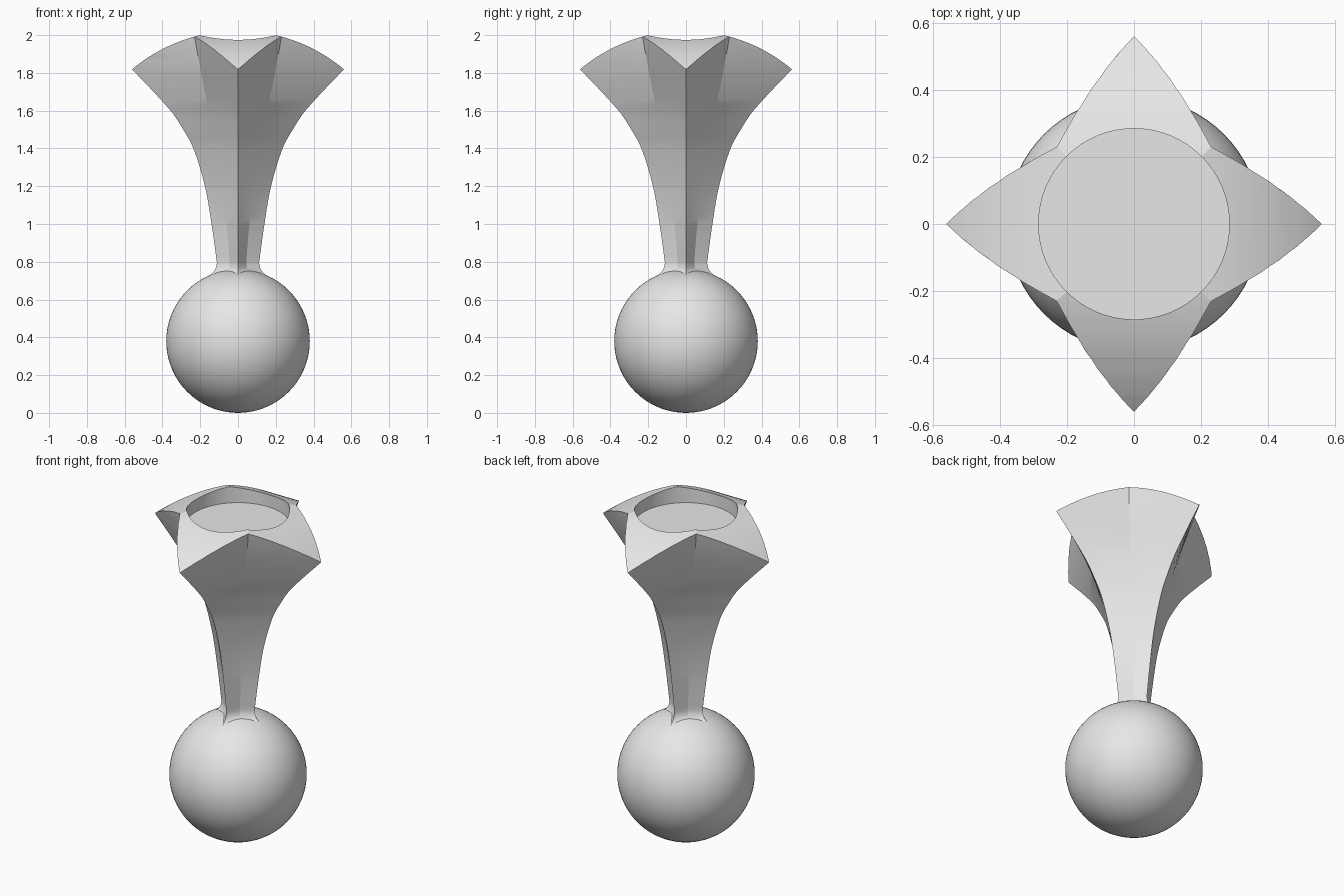
import bpy, bmesh, math

cube = bpy.data.objects.get("Cube")
if cube:
    bpy.data.objects.remove(cube, do_unlink=True)

grey = bpy.data.materials.new("plain_grey")
grey.use_nodes = True
grey.diffuse_color = (0.8, 0.8, 0.8, 1)
grey.node_tree.nodes["Principled BSDF"].inputs["Base Color"].default_value = (0.8, 0.8, 0.8, 1)


def activate(obj):
    bpy.ops.object.select_all(action='DESELECT')
    obj.select_set(True)
    bpy.context.view_layer.objects.active = obj


def cut(obj, cutter, operation):
    """Apply a boolean and remove its cutter."""
    cutter.hide_render = True
    mod = obj.modifiers.new("cut", 'BOOLEAN')
    mod.operation, mod.solver, mod.object = operation, 'EXACT', cutter
    activate(obj)
    bpy.ops.object.modifier_apply(modifier=mod.name)
    bpy.data.objects.remove(cutter, do_unlink=True)


def cylinder(radius, depth, z, rotation=(0, 0, 0)):
    bpy.ops.mesh.primitive_cylinder_add(vertices=160, radius=radius, depth=depth,
                                        location=(0, 0, z), rotation=rotation)
    return bpy.context.object


# Stem profile: height, ridge radius, valley corner offset
PROFILE = [(0.797, 0.112, 0.044), (1.0, 0.14, 0.06), (1.2, 0.175, 0.084),
           (1.4, 0.236, 0.117), (1.5, 0.29, 0.136), (1.6, 0.357, 0.156),
           (1.82, 0.562, 0.199), (2.06, 0.8, 0.243)]


def slope(i, k):
    a, b = PROFILE[max(i - 1, 0)], PROFILE[min(i + 1, len(PROFILE) - 1)]
    return (b[k] - a[k]) / (b[0] - a[0])


def sample(i, t, k):
    """Smooth curve through the profile points."""
    a, b = PROFILE[i], PROFILE[i + 1]
    h = b[0] - a[0]
    return ((2*t**3 - 3*t**2 + 1) * a[k] + (t**3 - 2*t**2 + t) * h * slope(i, k)
            + (3*t**2 - 2*t**3) * b[k] + (t**3 - t**2) * h * slope(i + 1, k))


# Fillet at the neck, then the flaring column
z0, ridge0, valley0 = PROFILE[0]
FILLET = 0.08
rings = []
for step in range(10, 0, -1):
    angle = math.radians(66) * step / 10
    grow = FILLET * (1 - math.cos(angle))
    rings.append((z0 - FILLET * math.sin(angle), ridge0 + grow, valley0 + grow * 0.8))
rings.insert(0, (0.6, rings[0][1], rings[0][2]))
STEPS = 7
for i in range(len(PROFILE) - 1):
    for s in range(STEPS):
        t = s / STEPS
        z = PROFILE[i][0] + t * (PROFILE[i + 1][0] - PROFILE[i][0])
        rings.append((z, sample(i, t, 1), sample(i, t, 2)))
rings.append(PROFILE[-1])

# Loft four-pointed star sections
bm = bmesh.new()
loops = []
for z, ridge, valley in rings:
    loop = []
    for k in range(8):
        r = valley * math.sqrt(2) if k % 2 else ridge
        a = k * math.pi / 4
        loop.append(bm.verts.new((r * math.cos(a), r * math.sin(a), z)))
    loops.append(loop)
for low, high in zip(loops, loops[1:]):
    for k in range(8):
        n = (k + 1) % 8
        bm.faces.new((low[k], low[n], high[n], high[k]))
bm.faces.new(loops[0][::-1])
bm.faces.new(loops[-1])
mesh = bpy.data.meshes.new("star_stem")
bm.to_mesh(mesh)
bm.free()
stem = bpy.data.objects.new("star_stem", mesh)
bpy.context.collection.objects.link(stem)

# Arched top: trim with two crossed cylinders, then sink the round recess
quarter = math.pi / 2
for rotation in ((quarter, 0, 0), (0, quarter, 0)):
    cut(stem, cylinder(0.873, 3, 1.15, rotation), 'INTERSECT')
cut(stem, cylinder(0.285, 0.4, 2.1), 'DIFFERENCE')

# Ball base
bpy.ops.mesh.primitive_uv_sphere_add(segments=72, ring_count=36, radius=0.38,
                                     location=(0, 0, 0.38))
ball = bpy.context.object
ball.name = "ball_base"

for obj in (stem, ball):
    obj.data.materials.clear()
    obj.data.materials.append(grey)
    activate(obj)
    bpy.ops.object.shade_smooth_by_angle(angle=math.radians(15))
